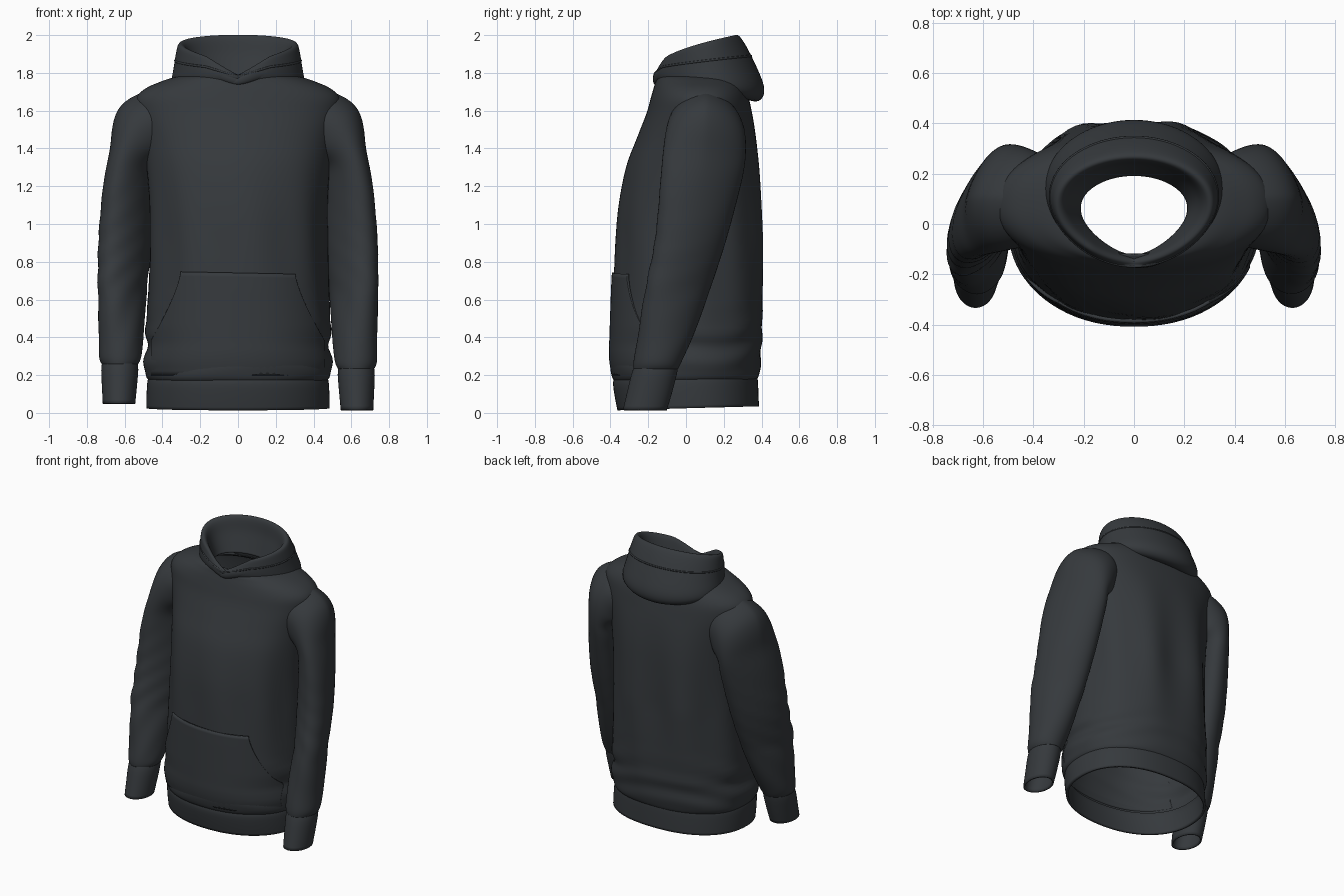
import bpy, bmesh, math
from math import sin, cos, pi, radians

if "Cube" in bpy.data.objects:
    bpy.data.objects.remove(bpy.data.objects["Cube"])

fabric = bpy.data.materials.new("charcoal_fabric")
fabric.diffuse_color = (0.036, 0.041, 0.046, 1)
fabric.use_nodes = True
fabric.node_tree.nodes["Principled BSDF"].inputs["Base Color"].default_value = fabric.diffuse_color
FRONT_EXP, BACK_EXP = 2.15, 2.3


def smooth_rows(rows, k):
    """Catmull-Rom interpolation of parameter rows, k steps per span."""
    out = []
    for i in range(len(rows) - 1):
        p = [rows[max(0, min(len(rows) - 1, i + d))] for d in (-1, 0, 1, 2)]
        for s in range(k):
            t = s / k
            out.append([b + 0.5 * t * (c - a + t * (2*a - 5*b + 4*c - d + t * (3*(b - c) + d - a)))
                        for a, b, c, d in zip(*p)])
    return out + [list(rows[-1])]


def make_surface(name, rings, closed=True, thick=0.012):
    bm = bmesh.new()
    vs = [[bm.verts.new(p) for p in r] for r in rings]
    n = len(rings[0])
    for a, b in zip(vs, vs[1:]):
        for j in range(n if closed else n - 1):
            k = (j + 1) % n
            bm.faces.new((a[j], a[k], b[k], b[j]))
    bmesh.ops.recalc_face_normals(bm, faces=bm.faces)
    me = bpy.data.meshes.new(name)
    bm.to_mesh(me)
    bm.free()
    ob = bpy.data.objects.new(name, me)
    bpy.context.collection.objects.link(ob)
    me.materials.append(fabric)
    if thick:
        m = ob.modifiers.new("cloth_thickness", 'SOLIDIFY')
        m.thickness, m.offset = thick, 0
    bpy.context.view_layer.objects.active = ob
    ob.select_set(True)
    bpy.ops.object.shade_smooth_by_angle(angle=radians(50))
    ob.select_set(False)
    return ob


def spow(v, e):
    return math.copysign(abs(v) ** e, v)


# Torso rows: height, half width, front y, back y
TORSO = [(.17, .466, -.373, .37), (.195, .484, -.388, .382), (.27, .492, -.393, .39),
         (.36, .476, -.388, .395), (.45, .484, -.385, .4), (.65, .472, -.378, .402),
         (.9, .465, -.365, .4), (1.1, .465, -.348, .395), (1.3, .478, -.31, .385),
         (1.45, .50, -.255, .368), (1.58, .53, -.205, .345), (1.66, .535, -.182, .328),
         (1.71, .49, -.168, .312), (1.745, .415, -.157, .295), (1.77, .34, -.148, .275),
         (1.785, .25, -.12, .21)]
HEM = [(.015, .476, -.355, .378), (.08, .476, -.368, .376), (.15, .473, -.378, .373), (.18, .466, -.373, .37)]


def torso_ring(row, folds=1.0, n=96):
    z, hw, yf, yb = row
    yc, ry, pts = (yf + yb) / 2, (yb - yf) / 2, []
    for j in range(n):
        a = 2 * pi * j / n
        e = 2 / (FRONT_EXP if sin(a) < 0 else BACK_EXP)
        x, y = hw * spow(cos(a), e), yc + ry * spow(sin(a), e)
        # soft drape folds: horizontal slouch low down, vertical on the back
        low = max(0, 1 - abs(z - .35) / .3)
        mid = max(0, 1 - abs(z - .9) / .65)
        d = .005 * low * sin(42 * z + 3 * sin(2 * a + 1)) + .006 * mid * sin(9 * a + 2 * z)
        s = 1 + folds * d / .4
        if y > 0:
            y -= folds * .016 * mid * cos(x * 15) * (y / .4)
        pts.append((x * s, y * s, z + .028 * (y + .36) * max(0, 1 - z / .3)))
    return pts


make_surface("torso", [torso_ring(r) for r in smooth_rows(TORSO, 4)])
make_surface("hem_band", [torso_ring(r, 0) for r in smooth_rows(HEM, 3)], thick=.016)

# Kangaroo pocket hugging the torso front
def front_y(x, z):
    for a, b in zip(TORSO, TORSO[1:]):
        if a[0] <= z <= b[0]:
            t = (z - a[0]) / (b[0] - a[0])
            _, hw, yf, yb = [p + (q - p) * t for p, q in zip(a, b)]
            return (yf + yb) / 2 - (yb - yf) / 2 * max(0, 1 - abs(x / hw) ** FRONT_EXP) ** (1 / FRONT_EXP)


def pocket_row(i):
    z = .2 + (.735 - .2) * i / 24
    w = .455 if z < .38 else .30 + .155 * ((.735 - z) / .355) ** 1.35
    gap = .014 * min(1, (z - .2) / .12) - .002
    return [(w * u, front_y(w * u, z) - gap, z + .012 * i / 24 * (1 - u) / 2)
            for u in (sin(pi / 2 * j / 18) for j in range(-18, 19))]


make_surface("front_pocket", [pocket_row(i) for i in range(25)], closed=False, thick=.014)

# Sleeve rows: centre x, y, z, half width, half depth, tilt in degrees
SLEEVE = [(.34, .10, 1.54, .17, .15, 76), (.42, .105, 1.53, .18, .185, 66),
          (.50, .105, 1.47, .187, .205, 46), (.553, .095, 1.35, .132, .212, 22),
          (.575, .075, 1.2, .133, .206, 6), (.597, .025, .92, .136, .183, 0),
          (.612, -.045, .65, .124, .165, 0), (.617, -.105, .42, .114, .142, 0),
          (.624, -.148, .28, .106, .122, 0), (.625, -.16, .235, .09, .112, 0)]
CUFF = [(.625, -.158, .245, .088, .11, 0), (.626, -.17, .2, .092, .114, 0),
        (.628, -.195, .1, .086, .113, 0), (.63, -.218, .014, .08, .11, 0)]


def sleeve_ring(row, side, wrinkle, n=48):
    x, y, z, hw, hd, tilt = row
    t = radians(tilt)
    e = 1 + .3 * min(1, max(0, (z - 1.15) / .3))          # ridge-like shoulder
    shear = .33 * min(1, max(0, (z - .25) / .4)) * max(0, 1 - tilt / 80)
    hw = math.sqrt(hw * hw - (shear * hd) ** 2)            # flat towards the back
    z += .035 * max(0, 1 - z / .8) if side < 0 else 0
    pts = []
    for j in range(n):
        a = 2 * pi * j / n
        fade = max(0, 1 - abs(z - .7) / .6)
        s = 1 + wrinkle * fade * sin(34 * z + 5 * cos(a + .6) + 2 * sin(7 * z)) * (.6 - .4 * sin(a))
        v = hd * s * (spow(sin(a), e) if cos(a) > 0 else sin(a))
        u = hw * s * cos(a) - shear * v
        pts.append((side * (x + u * cos(t)), y + v, z + u * sin(t)))
    return pts


for side, label, wr in ((1, "right", .015), (-1, "left", .035)):
    make_surface(label + "_sleeve", [sleeve_ring(r, side, wr) for r in smooth_rows(SLEEVE, 7)])
    make_surface(label + "_cuff", [sleeve_ring(r, side, 0) for r in smooth_rows(CUFF, 3)])

# Hood rows: half width, front y, back y, front z, back z, height curve, front notch, front pinch
HOOD = [(.27, -.13, .24, 1.735, 1.72, 1, 0, .16), (.335, -.145, .35, 1.745, 1.655, 1.6, 0, .16),
        (.362, -.16, .40, 1.765, 1.67, 1.6, .005, .16), (.362, -.168, .408, 1.79, 1.73, 1.2, .015, .16),
        (.35, -.168, .37, 1.815, 1.83, .8, .03, .16), (.338, -.16, .315, 1.83, 1.94, .65, .045, .18),
        (.325, -.15, .275, 1.835, 1.995, .55, .05, .2), (.30, -.138, .255, 1.825, 1.98, .55, .05, .25),
        (.275, -.13, .24, 1.80, 1.90, .6, .04, .3), (.25, -.125, .215, 1.77, 1.82, .8, .02, .35),
        (.235, -.125, .195, 1.74, 1.76, 1, 0, .4)]


def hood_ring(row, n=80):
    hw, yf, yb, zf, zb, curve, notch, pinch = row
    pts = []
    for j in range(n):
        a = 2 * pi * j / n
        t = (1 + cos(a)) / 2
        x = hw * sin(a) * (1 - pinch * (1 - t) ** 2)
        v = max(0, 1 - abs(x) / .17) if t < .5 else 0
        pts.append((x, yf + (yb - yf) * t, zf + (zb - zf) * max(t, 1e-6) ** curve - notch * v))
    return pts


make_surface("hood", [hood_ring(r) for r in smooth_rows(HOOD, 4)], thick=.008)

# Hood rim seam: a thin rolled edge just outside the opening
seam = hood_ring((.346, -.168, .345, 1.82, 1.89, .72, .036, .17))
cu = bpy.data.curves.new("hood_seam", 'CURVE')
cu.dimensions, cu.bevel_depth, cu.bevel_resolution = '3D', .006, 2
sp = cu.splines.new('POLY')
sp.points.add(len(seam) - 1)
for p, c in zip(sp.points, seam):
    p.co = (*c, 1)
sp.use_cyclic_u = True
cu.materials.append(fabric)
bpy.context.collection.objects.link(bpy.data.objects.new("hood_seam", cu))

# Crossed hood flaps meeting at the throat
FLAP = [(.15, -.125, 1.80, .022), (.08, -.15, 1.785, .03), (.02, -.16, 1.765, .026), (-.025, -.16, 1.752, .012)]
for side, label in ((1, "right"), (-1, "left")):
    rings = [[(side * x, y + r * .5 * cos(a) - .002 * side, z + r * sin(a))
              for a in (2 * pi * j / 16 for j in range(16))] for x, y, z, r in smooth_rows(FLAP, 4)]
    make_surface(label + "_hood_flap", rings, thick=0)
